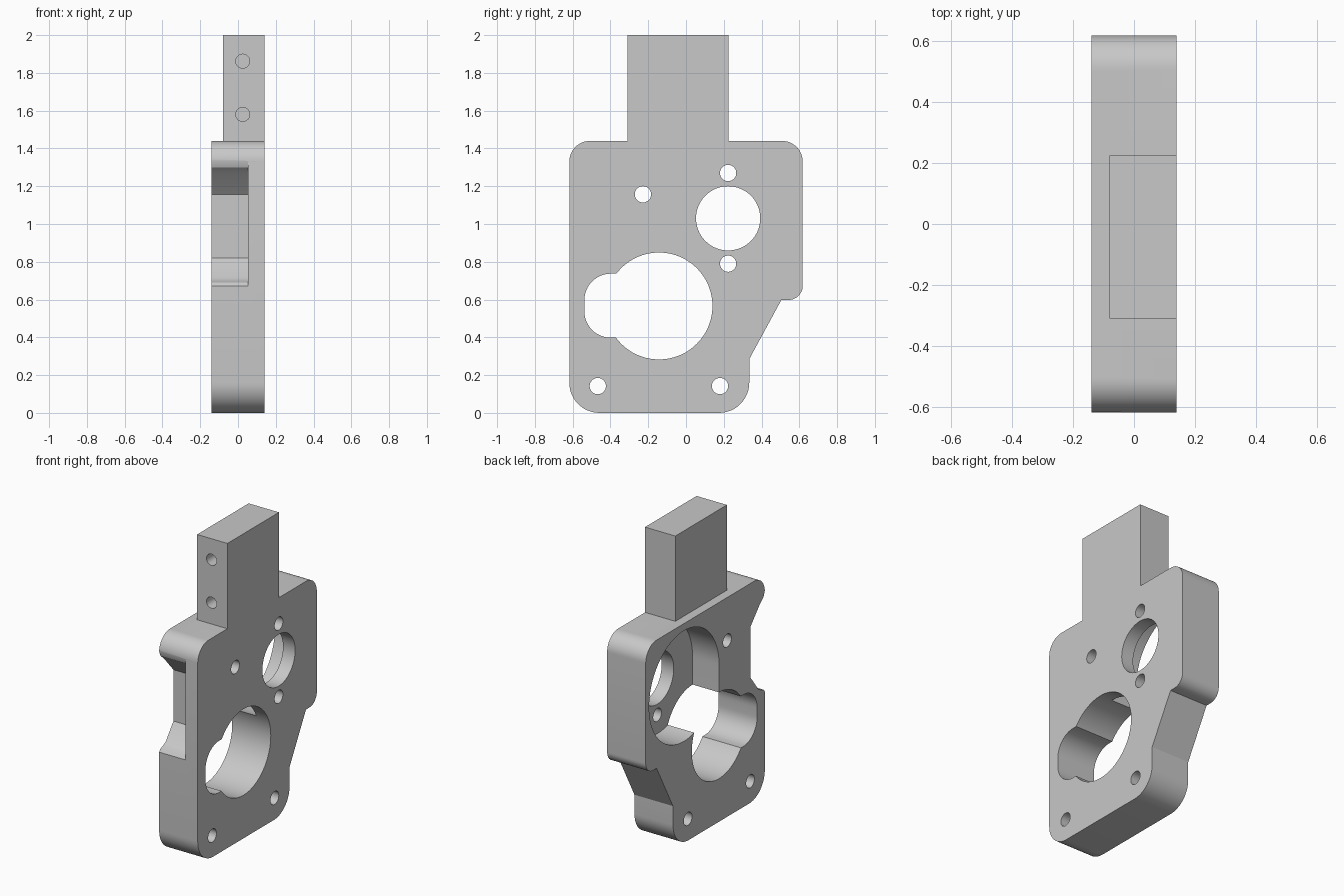
import bpy, bmesh, math
from mathutils import Vector

cube = bpy.data.objects.get("Cube")
if cube:
    bpy.data.objects.remove(cube, do_unlink=True)

grey = bpy.data.materials.new("plain grey")
grey.use_nodes = True
GREY = (0.58, 0.58, 0.58, 1)
grey.diffuse_color = GREY
grey.node_tree.nodes["Principled BSDF"].inputs["Base Color"].default_value = GREY

BACK, FLOOR, FACE = -0.14, 0.052, 0.14   # depth levels along x
OUT = 0.3                                # cutter overshoot


def fillet(corners, steps=12):
    """Turn (y, z, radius) corners into a rounded outline."""
    result = []
    for i, (y, z, r) in enumerate(corners):
        p = Vector((y, z))
        if r == 0:
            result.append(p)
            continue
        a = (Vector(corners[i - 1][:2]) - p).normalized()
        b = (Vector(corners[(i + 1) % len(corners)][:2]) - p).normalized()
        half = a.angle(b) / 2
        centre = p + (a + b).normalized() * (r / math.sin(half))
        start = p + a * (r / math.tan(half)) - centre
        end = p + b * (r / math.tan(half)) - centre
        sweep = start.angle_signed(end)
        for k in range(steps + 1):
            t = -sweep * k / steps
            result.append(centre + Vector((
                start.x * math.cos(t) - start.y * math.sin(t),
                start.x * math.sin(t) + start.y * math.cos(t))))
    return result


def circle(y, z, r, n=64):
    return [Vector((y + r * math.cos(math.tau * k / n),
                    z + r * math.sin(math.tau * k / n))) for k in range(n)]


def prism(name, outline, x0, x1):
    """Extrude a y-z outline along x."""
    bm = bmesh.new()
    face = bm.faces.new([bm.verts.new((x0, p[0], p[1])) for p in outline])
    new = bmesh.ops.extrude_face_region(bm, geom=[face])["geom"]
    verts = [g for g in new if isinstance(g, bmesh.types.BMVert)]
    bmesh.ops.translate(bm, verts=verts, vec=(x1 - x0, 0, 0))
    bmesh.ops.recalc_face_normals(bm, faces=bm.faces)
    mesh = bpy.data.meshes.new(name)
    bm.to_mesh(mesh)
    bm.free()
    mesh.materials.append(grey)
    obj = bpy.data.objects.new(name, mesh)
    bpy.context.collection.objects.link(obj)
    return obj


def cut(target, cutter):
    """Subtract a cutter and discard it."""
    cutter.hide_render = True
    mod = target.modifiers.new("cut", "BOOLEAN")
    mod.operation = "DIFFERENCE"
    mod.solver = "EXACT"
    mod.object = cutter
    bpy.context.view_layer.objects.active = target
    bpy.ops.object.modifier_apply(modifier=mod.name)
    bpy.data.objects.remove(cutter, do_unlink=True)


# Plate with the upright tongue
plate = prism("mounting_plate", fillet([
    (-0.618, 0, 0.16), (0.335, 0, 0.16), (0.335, 0.285, 0), (0.505, 0.598, 0),
    (0.618, 0.598, 0.075), (0.618, 1.44, 0.11), (0.225, 1.44, 0),
    (0.225, 2, 0), (-0.31, 2, 0), (-0.31, 1.44, 0), (-0.618, 1.44, 0.11)]),
    BACK, FACE)

# Thinner tongue
cut(plate, prism("tongue_step", [(-0.5, 1.44), (0.5, 1.44), (0.5, 2.1), (-0.5, 2.1)],
                 -OUT, -0.08))

# Round pocket, open towards the main bore
cut(plate, prism("pocket", circle(0.22, 1.03, 0.363, 96), -OUT, FLOOR))
cut(plate, prism("pocket_link", [(-0.143, 0.69), (0.1, 0.69), (0.1, 1.03), (-0.143, 1.03)],
                 -OUT, FLOOR))

# Main bore with its side lobe
cut(plate, prism("main_bore", circle(-0.143, 0.566, 0.283, 96), -OUT, OUT))
cut(plate, prism("side_lobe", fillet([
    (-0.538, 0.398, 0.14), (-0.2, 0.398, 0), (-0.2, 0.737, 0), (-0.538, 0.737, 0.14)]),
    -OUT, OUT))

# Recess in the front edge
cut(plate, prism("edge_recess", [
    (-0.7, 1.34), (-0.62, 1.34), (-0.605, 1.3), (-0.57, 1.27), (-0.47, 1.157),
    (-0.47, 0.82), (-0.55, 0.715), (-0.575, 0.7), (-0.605, 0.69), (-0.62, 0.67),
    (-0.7, 0.67)], -OUT, FLOOR))

# Through holes
for y, z, r in [(0.223, 1.03, 0.17), (0.223, 1.27, 0.043), (0.223, 0.79, 0.043),
                (-0.228, 1.157, 0.043), (-0.467, 0.142, 0.043), (0.18, 0.142, 0.043)]:
    cut(plate, prism("hole", circle(y, z, r), -OUT, OUT))

# Blind holes in the front of the tongue
for z in (1.58, 1.862):
    drill = prism("drill", circle(0, 0, 0.037, 32), -0.2, 0.2)
    drill.rotation_euler.z = math.pi / 2
    drill.location = (0.025, -0.31, z)
    bpy.context.view_layer.update()
    cut(plate, drill)

bpy.ops.object.select_all(action="DESELECT")
plate.select_set(True)
bpy.context.view_layer.objects.active = plate
bpy.ops.object.shade_smooth_by_angle(angle=math.radians(25))
